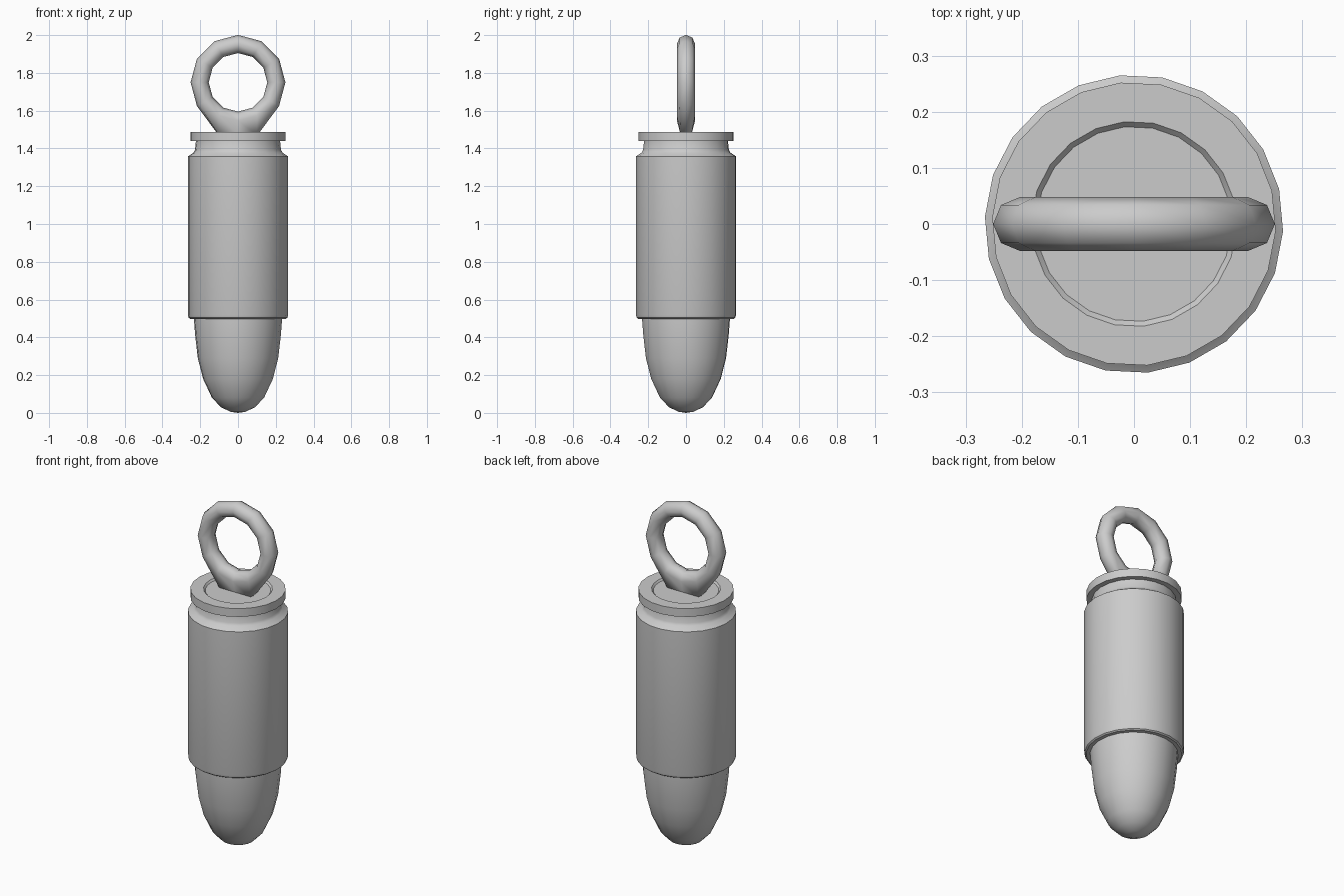
import bpy, bmesh
from math import sin, cos, pi, radians

if "Cube" in bpy.data.objects:
    bpy.data.objects.remove(bpy.data.objects["Cube"])

SIDES = 22
PHASE = radians(-2.8)


def finish(name, bm, angle):
    bmesh.ops.recalc_face_normals(bm, faces=bm.faces)
    me = bpy.data.meshes.new(name)
    bm.to_mesh(me)
    bm.free()
    ob = bpy.data.objects.new(name, me)
    bpy.context.collection.objects.link(ob)
    bpy.ops.object.select_all(action='DESELECT')
    ob.select_set(True)
    bpy.context.view_layer.objects.active = ob
    bpy.ops.object.shade_smooth_by_angle(angle=radians(angle))
    return ob


def lathe(name, profile, angle=35):
    """Revolve (radius, z) points around z; radius 0 makes a pole."""
    bm = bmesh.new()
    rings = []
    for r, z in profile:
        if r == 0:
            rings.append([bm.verts.new((0, 0, z))] * SIDES)
        else:
            rings.append([bm.verts.new((r * cos(PHASE + 2 * pi * i / SIDES),
                                        r * sin(PHASE + 2 * pi * i / SIDES), z))
                          for i in range(SIDES)])
    for a, b in zip(rings, rings[1:]):
        for i in range(SIDES):
            j = (i + 1) % SIDES
            bm.faces.new(list(dict.fromkeys((a[i], a[j], b[j], b[i]))))
    # cap open ends
    for ring in (rings[0], rings[-1]):
        if ring[0] is not ring[1]:
            bm.faces.new(ring)
    return finish(name, bm, angle)


# rounded nose
lathe("nose", [(0, 0), (0.04, 0.006), (0.09, 0.03), (0.138, 0.08),
               (0.185, 0.18), (0.213, 0.29), (0.227, 0.41), (0.234, 0.5),
               (0.234, 0.505)])

# casing with chamfered lip, groove, rim and recessed centre disc
lathe("casing", [(0.232, 0.498), (0.254, 0.498), (0.262, 0.504), (0.266, 0.518),
                 (0.266, 1.358), (0.236, 1.378), (0.228, 1.392), (0.223, 1.44),
                 (0.253, 1.44), (0.253, 1.488), (0.183, 1.488), (0.174, 1.478)])

# hanging ring: a torus whose lowest outer points are pulled onto the rim
MAJOR, MINOR, NU, NV = 0.203, 0.048, 12, 8
bm = bmesh.new()
grid = []
for u in range(NU):
    a = 2 * pi * u / NU
    row = []
    for v in range(NV):
        b = 2 * pi * v / NV
        r = MAJOR + MINOR * cos(b)
        x, y, z = r * cos(a), MINOR * sin(b), 1.75 + r * sin(a)
        if u in (8, 9, 10) and v in (0, 1, 7):
            x, y, z = x * 0.84, y * 0.85, 1.474
        row.append(bm.verts.new((x, y, z)))
    grid.append(row)
for u in range(NU):
    for v in range(NV):
        p, q = grid[u], grid[(u + 1) % NU]
        w = (v + 1) % NV
        bm.faces.new((p[v], q[v], q[w], p[w]))
finish("hanging_ring", bm, 75)
